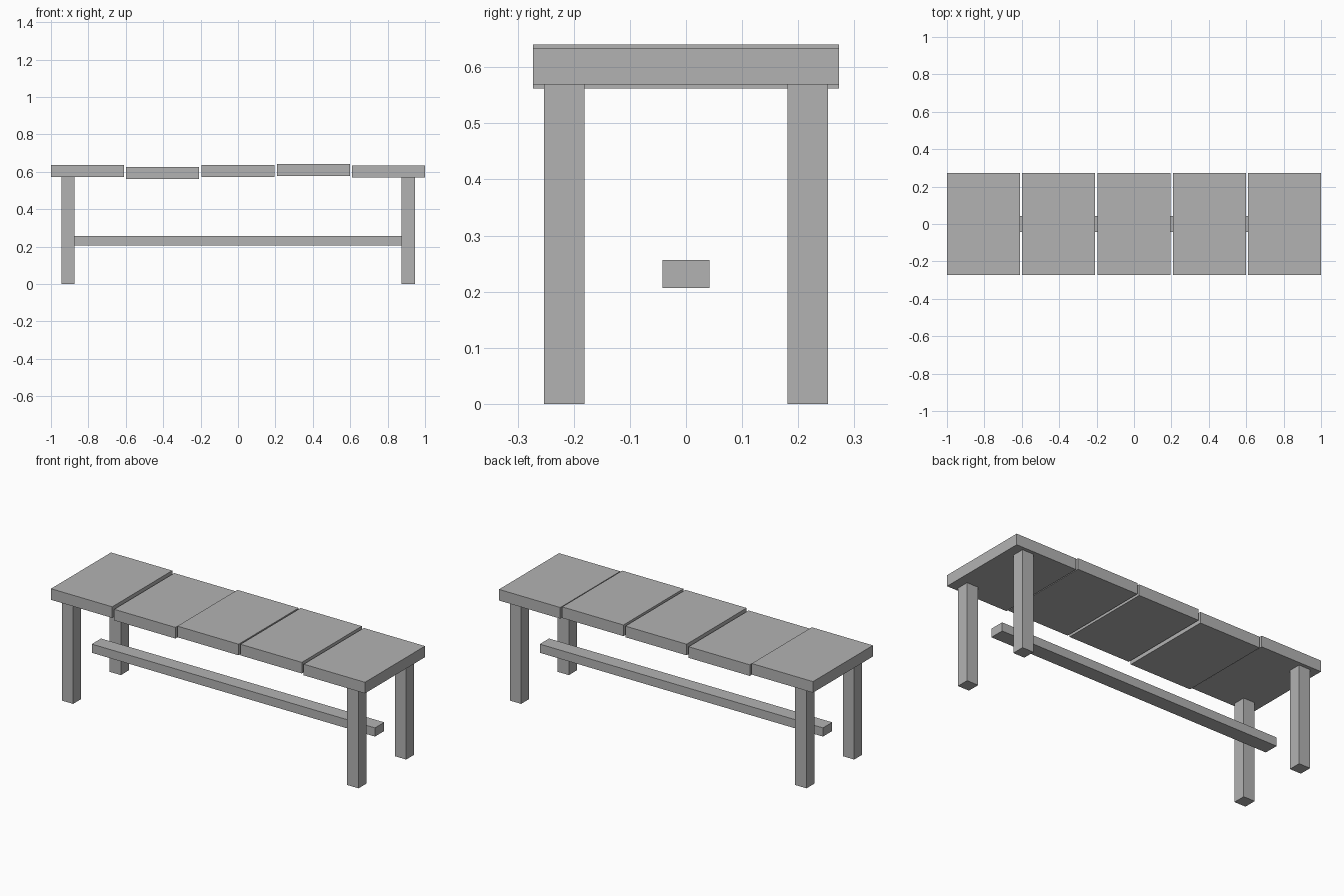
import bpy

cube = bpy.data.objects.get("Cube")
if cube:
    bpy.data.objects.remove(cube, do_unlink=True)

# Single flat grey
grey = bpy.data.materials.new("plain_grey")
grey.use_nodes = True
colour = (0.45, 0.45, 0.45, 1)
grey.diffuse_color = colour
grey.node_tree.nodes["Principled BSDF"].inputs["Base Color"].default_value = colour


def box(name, centre, size):
    bpy.ops.mesh.primitive_cube_add(size=1, location=centre)
    obj = bpy.context.object
    obj.name = name
    obj.scale = size
    bpy.ops.object.transform_apply(location=False, rotation=False, scale=True)
    obj.data.materials.append(grey)
    return obj


# Seat planks, laid across the bench at slightly uneven heights
THICK, WIDTH, DEPTH = 0.064, 0.39, 0.546
PITCH = (2 - WIDTH) / 4
bottoms = [0.573, 0.562, 0.573, 0.576, 0.569]
for i, bottom in enumerate(bottoms):
    box(f"seat_plank_{i + 1}", ((i - 2) * PITCH, 0, bottom + THICK / 2),
        (WIDTH, DEPTH, THICK))

# Four square legs, each reaching the plank above it
LEG = 0.072
for side, sx, top in (("right", -1, bottoms[0]), ("left", 1, bottoms[-1])):
    for end, sy in (("front", -1), ("back", 1)):
        box(f"{end}_{side}_leg", (sx * 0.909, sy * 0.217, top / 2), (LEG, LEG, top))

# Long stretcher running between the leg pairs
box("stretcher", (0, 0, 0.231), (1.804, 0.084, 0.05))
